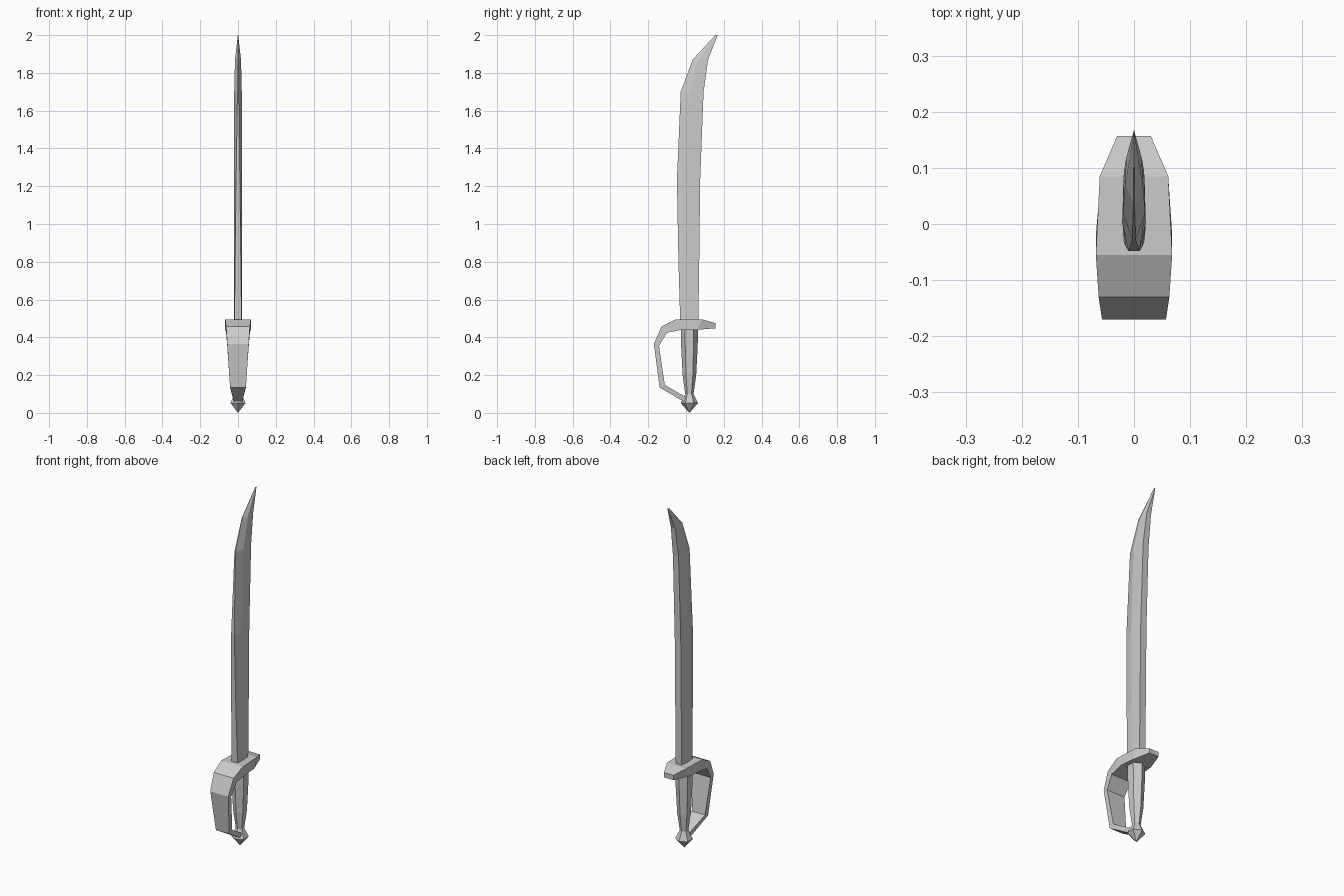
import bpy, bmesh
from math import cos, sin, pi

if "Cube" in bpy.data.objects:
    bpy.data.objects.remove(bpy.data.objects["Cube"])

steel = bpy.data.materials.new("plain_grey")
steel.use_nodes = True
GREY = (0.6, 0.6, 0.6, 1)
steel.diffuse_color = GREY
steel.node_tree.nodes["Principled BSDF"].inputs["Base Color"].default_value = GREY


def loft(name, rings):
    """Skin a closed, flat-shaded solid through equal-sized rings of points."""
    bm = bmesh.new()
    loops = [[bm.verts.new(p) for p in ring] for ring in rings]
    n = len(loops[0])
    for a, b in zip(loops, loops[1:]):
        for i in range(n):
            j = (i + 1) % n
            bm.faces.new((a[i], a[j], b[j], b[i]))
    bm.faces.new(loops[0])
    bm.faces.new(loops[-1])
    bmesh.ops.remove_doubles(bm, verts=bm.verts, dist=0.0003)
    bmesh.ops.recalc_face_normals(bm, faces=bm.faces)
    mesh = bpy.data.meshes.new(name)
    bm.to_mesh(mesh)
    bm.free()
    mesh.materials.append(steel)
    obj = bpy.data.objects.new(name, mesh)
    bpy.context.collection.objects.link(obj)
    return obj


# Blade: z, front y, back y, half width of front edge, of ridge, of spine
blade = [
    (0.46, -0.03, 0.065, 0.019, 0.021, 0.019),
    (0.80, -0.04, 0.07, 0.015, 0.021, 0.019),
    (1.23, -0.048, 0.075, 0.01, 0.021, 0.019),
    (1.70, -0.028, 0.093, 0.003, 0.02, 0.018),
    (1.87, 0.035, 0.117, 0.001, 0.016, 0.014),
    (2.00, 0.155, 0.168, 0, 0.001, 0),
]
rings = []
for z, f, b, wf, wr, ws in blade:
    r = f + (b - f) * 0.4
    half = [(wf, f), (wr, r), (ws, b)]
    rings.append([(x, y, z) for x, y in half] + [(-x, y, z) for x, y in reversed(half)])
loft("blade", rings)

# Guard and knuckle bow: outer (y, z), inner (y, z), half width
bow = [
    ((0.157, 0.475), (0.157, 0.448), 0.03),
    ((0.085, 0.495), (0.06, 0.44), 0.061),
    ((-0.055, 0.495), (-0.02, 0.44), 0.068),
    ((-0.13, 0.457), (-0.10, 0.425), 0.063),
    ((-0.17, 0.365), (-0.143, 0.355), 0.057),
    ((-0.14, 0.135), (-0.112, 0.148), 0.042),
    ((-0.01, 0.058), (0.0, 0.083), 0.022),
]
loft("guard", [[(-w, *o), (w, *o), (w, *i), (-w, *i)] for o, i, w in bow])

# Six-sided grip flaring into a pointed pommel: z, radius
grip = [(0.46, 0.046), (0.36, 0.044), (0.20, 0.036), (0.10, 0.022), (0.052, 0.046), (0.0, 0.0001)]
loft("grip_and_pommel", [
    [(r * sin(k * pi / 3), 0.018 + r * cos(k * pi / 3), z) for k in range(6)]
    for z, r in grip
])
